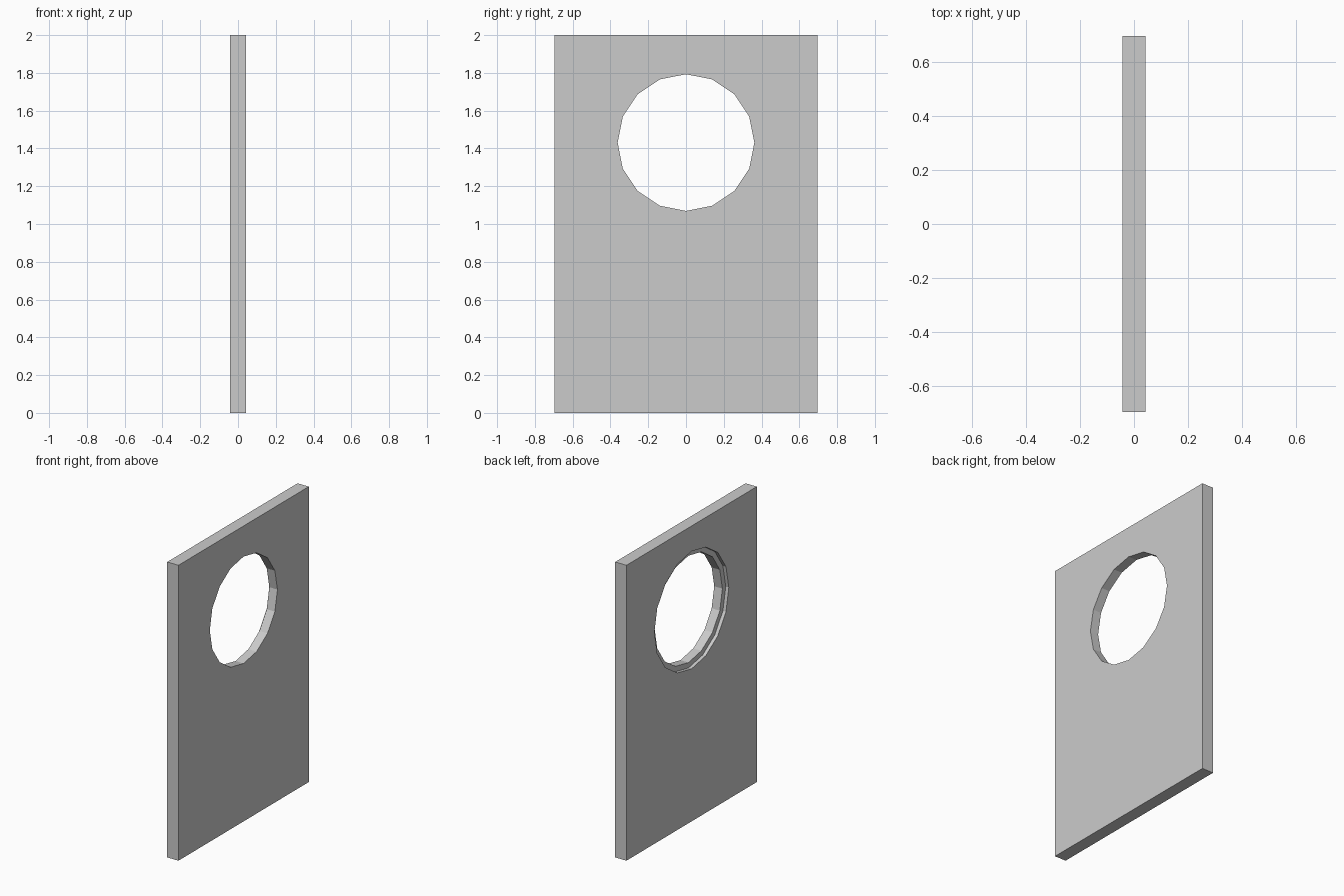
import bpy
from math import pi

if "Cube" in bpy.data.objects:
    bpy.data.objects.remove(bpy.data.objects["Cube"])

HALF_T, HALF_W, HEIGHT = 0.042, 0.697, 2.0
HOLE_Z, HOLE_R = 1.431, 0.362
REBATE_R, REBATE_DEPTH = 0.398, 0.023


def cut_round(target, name, radius, x0, x1):
    """Cut a 16-sided hole along x, from x0 to x1."""
    bpy.ops.mesh.primitive_cylinder_add(
        vertices=16, radius=radius, depth=x1 - x0,
        location=((x0 + x1) / 2, 0, HOLE_Z), rotation=(0, pi / 2, 0))
    cutter = bpy.context.object
    cutter.name = name
    cutter.hide_render = True
    mod = target.modifiers.new(name, 'BOOLEAN')
    mod.operation = 'DIFFERENCE'
    mod.solver = 'EXACT'
    mod.object = cutter
    bpy.context.view_layer.objects.active = target
    bpy.ops.object.modifier_apply(modifier=name)
    bpy.data.objects.remove(cutter, do_unlink=True)


# Flat door panel
bpy.ops.mesh.primitive_cube_add(size=1, location=(0, 0, HEIGHT / 2))
panel = bpy.context.object
panel.name = "door_panel"
panel.scale = (HALF_T * 2, HALF_W * 2, HEIGHT)
bpy.ops.object.transform_apply(location=True, rotation=False, scale=True)

# Round window opening, with a shallow wider rebate on the -x face
cut_round(panel, "window_hole", HOLE_R, -0.2, 0.2)
cut_round(panel, "window_rebate", REBATE_R, -0.2, -HALF_T + REBATE_DEPTH)
